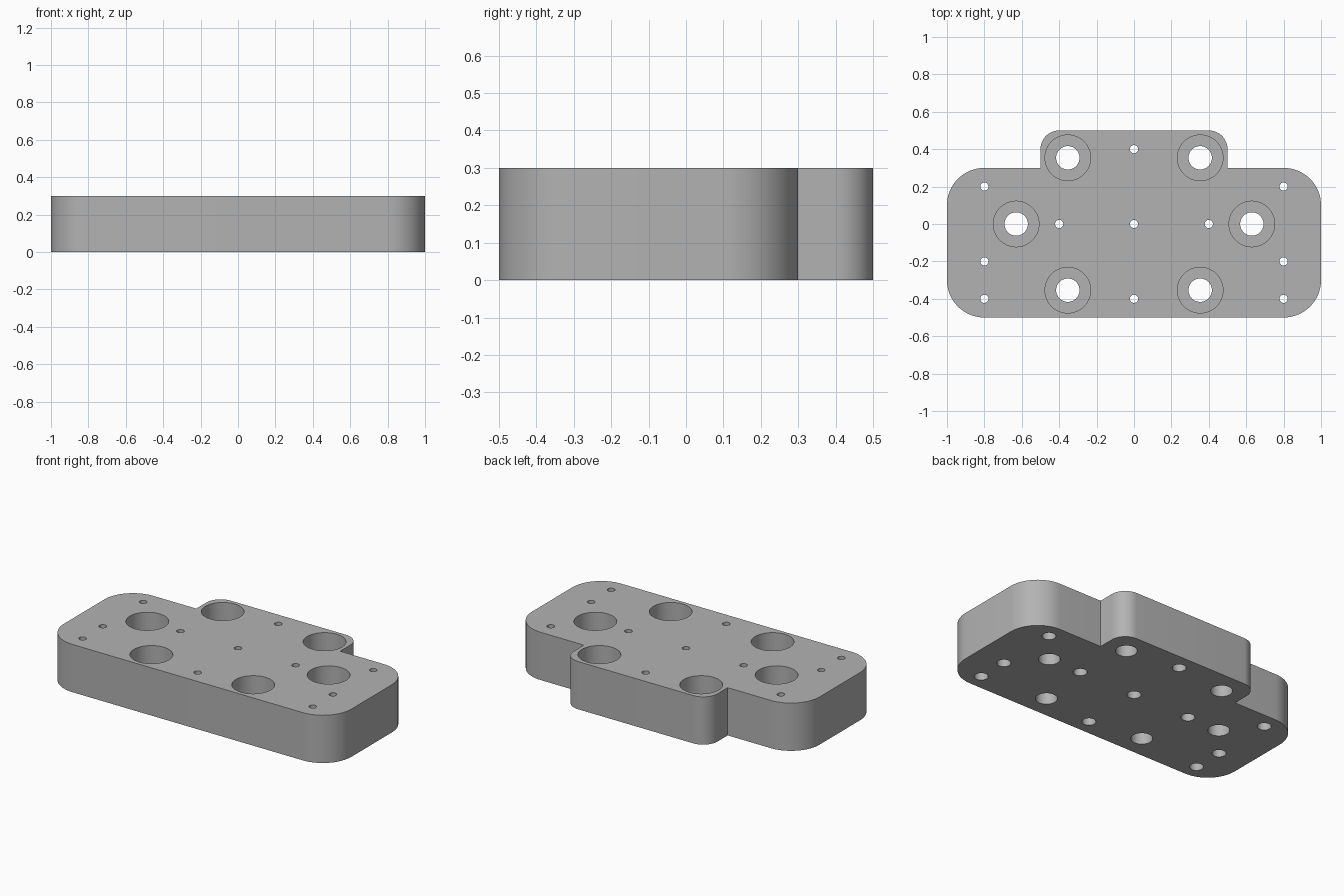
import bpy, bmesh, math

if "Cube" in bpy.data.objects:
    bpy.data.objects.remove(bpy.data.objects["Cube"])

THICK = 0.3

grey = bpy.data.materials.new("plain grey")
grey.use_nodes = True
colour = (0.45, 0.45, 0.45, 1)
grey.diffuse_color = colour
grey.node_tree.nodes["Principled BSDF"].inputs["Base Color"].default_value = colour


def arc(cx, cy, r, start, steps=16):
    """Quarter circle, counter-clockwise from the start angle in degrees."""
    angles = [math.radians(start + 90 * i / steps) for i in range(steps + 1)]
    return [(cx + r * math.cos(a), cy + r * math.sin(a)) for a in angles]


def make_object(name, bm):
    bmesh.ops.recalc_face_normals(bm, faces=bm.faces[:])
    mesh = bpy.data.meshes.new(name)
    bm.to_mesh(mesh)
    bm.free()
    obj = bpy.data.objects.new(name, mesh)
    bpy.context.collection.objects.link(obj)
    mesh.materials.append(grey)
    return obj


def add_stepped_hole(bm, x, y, profile, sides):
    """Closed lathe solid from (radius, height) pairs."""
    rings = []
    for r, z in profile:
        rings.append([bm.verts.new((x + r * math.cos(math.tau * i / sides),
                                    y + r * math.sin(math.tau * i / sides), z))
                      for i in range(sides)])
    for low, high in zip(rings, rings[1:]):
        for i in range(sides):
            j = (i + 1) % sides
            bm.faces.new((low[i], low[j], high[j], high[i]))
    bm.faces.new(rings[0][::-1])
    bm.faces.new(rings[-1])


# Plate with rounded corners and a narrower rounded tab at the back
right_half = (arc(0.8, -0.3, 0.2, -90) + arc(0.8, 0.1, 0.2, 0)
              + [(0.5, 0.3)] + arc(0.4, 0.4, 0.1, 0))
outline = right_half + [(-x, y) for x, y in reversed(right_half)]
bm = bmesh.new()
base = bm.faces.new([bm.verts.new((x, y, 0)) for x, y in outline])
extruded = bmesh.ops.extrude_face_region(bm, geom=[base], use_keep_orig=True)
top = [v for v in extruded["geom"] if isinstance(v, bmesh.types.BMVert)]
bmesh.ops.translate(bm, verts=top, vec=(0, 0, THICK))
plate = make_object("mounting_plate", bm)

# Bolt holes, counterbored from above
bm = bmesh.new()
bolt = [(0.0625, -0.1), (0.0625, 0.1), (0.122, 0.1), (0.122, THICK + 0.1)]
for side in (-1, 1):
    for x, y in ((0.354, 0.354), (0.63, 0), (0.354, -0.354)):
        add_stepped_hole(bm, side * x, y, bolt, 64)

# Small holes, widened from below
pin = [(0.04, -0.1), (0.04, 0.16), (0.022, 0.16), (0.022, THICK + 0.1)]
pins = [(0, y) for y in (-0.4, 0, 0.4)] + [(-0.4, 0), (0.4, 0)]
pins += [(x, y) for x in (-0.8, 0.8) for y in (-0.4, -0.2, 0.2)]
for x, y in pins:
    add_stepped_hole(bm, x, y, pin, 32)
cutter = make_object("hole_cutter", bm)
cutter.hide_render = True

# Cut the holes and smooth the round walls
bpy.ops.object.select_all(action="DESELECT")
bpy.context.view_layer.objects.active = plate
plate.select_set(True)
cut = plate.modifiers.new("holes", "BOOLEAN")
cut.operation = "DIFFERENCE"
cut.solver = "EXACT"
cut.object = cutter
bpy.ops.object.modifier_apply(modifier=cut.name)
bpy.data.objects.remove(cutter)
bpy.ops.object.shade_smooth_by_angle(angle=math.radians(30))
